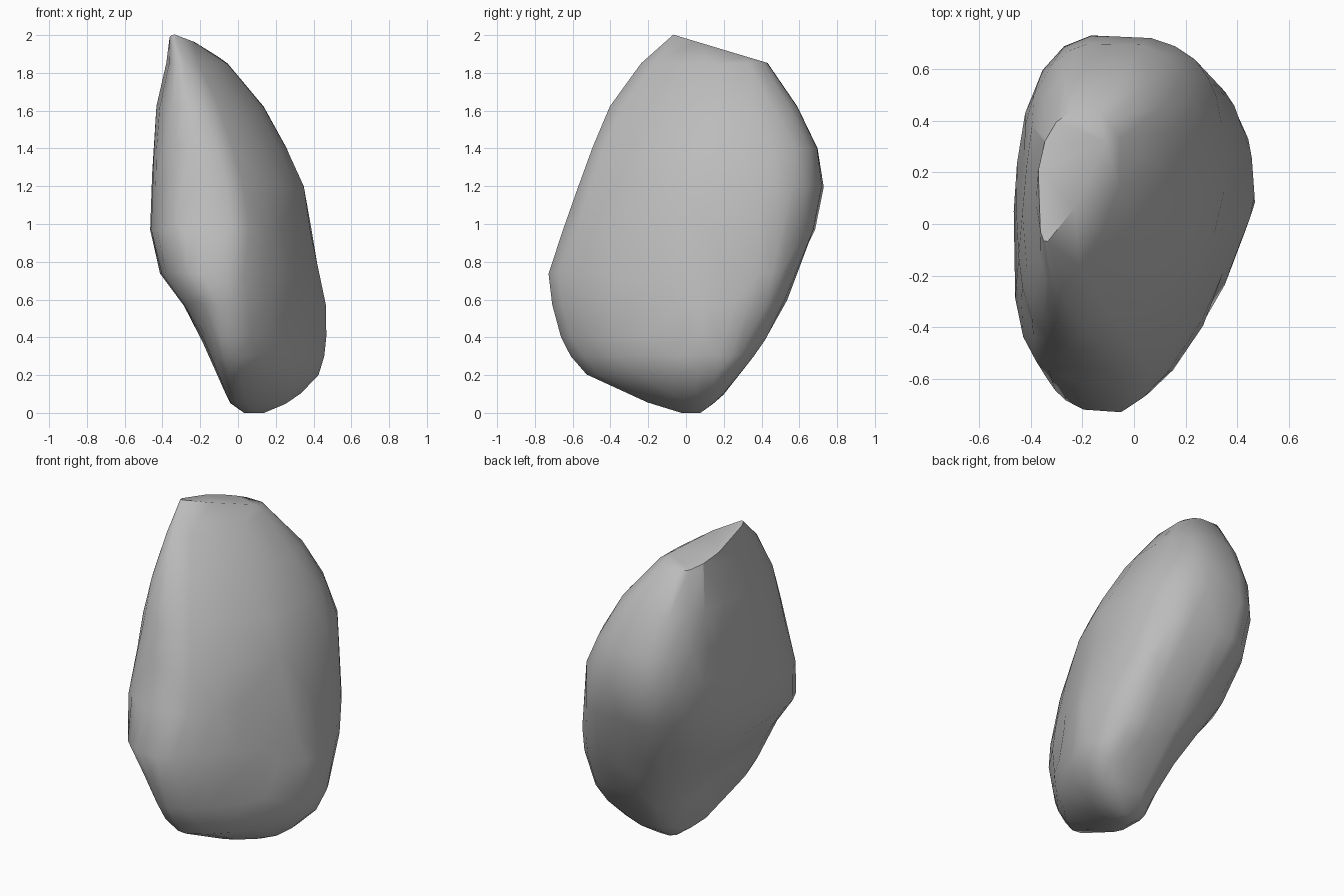
import bpy, bmesh, math
from mathutils import Vector, noise

cube = bpy.data.objects.get("Cube")
if cube:
    bpy.data.objects.remove(cube, do_unlink=True)

SEGMENTS = 40

# Rock sections: height, left/right x, front/back y,
# then x of the front tip, x of the back tip, y of the left and right tips
SECTIONS = [
    (0, .03, .14, -.03, .08, .07, .1, .02, .02),
    (.05, -.04, .26, -.19, .15, .03, .13, -.04, .04),
    (.1, -.07, .34, -.32, .2, .02, .14, -.1, .06),
    (.2, -.11, .43, -.53, .28, 0, .15, -.17, .08),
    (.3, -.15, .46, -.61, .36, -.02, .14, -.18, .09),
    (.4, -.2, .46, -.66, .43, -.03, .12, -.15, .1),
    (.57, -.29, .46, -.71, .52, -.04, .08, -.1, .11),
    (.74, -.41, .425, -.73, .585, -.06, .04, -.08, .13),
    (.97, -.47, .39, -.66, .69, -.05, -.05, -.04, .14),
    (1.2, -.46, .35, -.57, .73, -.07, -.12, 0, .15),
    (1.4, -.45, .26, -.5, .7, -.12, -.13, .04, .18),
    (1.62, -.43, .14, -.4, .6, -.2, -.15, .08, .2),
    (1.85, -.38, -.05, -.24, .44, -.29, -.2, .1, .2),
    (2.01, -.365, -.28, -.06, .36, -.34, -.3, .12, .15),
]

# Hollows and bumps: centre, radius, depth (negative swells outward)
DENTS = [
    ((.36, .48, .72), .25, -.02),
    ((.36, -.28, .55), .15, .02),
    ((.45, .1, .45), .16, -.012),
    ((.42, .12, .9), .14, .015),
    ((-.2, -.6, .95), .2, .04),
    ((-.44, .25, 1.5), .2, .025),
    ((0, .67, .97), .15, .02),
    ((.05, .54, .7), .13, -.015),
]


def corner(tip_x, tip_y, side_x, side_y, angle, power):
    """Point on a rounded quarter between a side tip and an end tip."""
    c, s = abs(math.cos(angle)), abs(math.sin(angle))
    return (tip_x + (side_x - tip_x) * c ** (2 / power),
            side_y + (tip_y - side_y) * s ** (2 / power))


def ring(section):
    z, left, right, front, back, xf, xb, yl, yr = section
    points = []
    for i in range(SEGMENTS):
        a = math.tau * i / SEGMENTS
        east, north = math.cos(a) >= 0, math.sin(a) >= 0
        power = (3 if east else 2.4) if north else (1.42 if east else 2.9)
        x, y = corner(xb if north else xf, back if north else front,
                      right if east else left, yr if east else yl, a, power)
        points.append((x, y, z))
    return points


# Loft the body
bm = bmesh.new()
rings = [[bm.verts.new(p) for p in ring(s)] for s in SECTIONS]
for low, high in zip(rings, rings[1:]):
    for i in range(SEGMENTS):
        j = (i + 1) % SEGMENTS
        bm.faces.new((low[i], low[j], high[j], high[i]))
bm.faces.new(rings[0][::-1])
bm.faces.new(rings[-1])
bmesh.ops.recalc_face_normals(bm, faces=bm.faces)

# Weathered hollows and fine unevenness
bm.normal_update()
for v in bm.verts:
    push = .01 * noise.noise(v.co * 3.5)
    for centre, radius, depth in DENTS:
        d = (v.co - Vector(centre)).length / radius
        if d < 1:
            push -= depth * (1 - d * d) ** 2
    if .08 < v.co.z < 1.9:
        v.co += v.normal * push

# Chisel the flat slanted crown
cut = bmesh.ops.bisect_plane(
    bm, geom=bm.verts[:] + bm.edges[:] + bm.faces[:],
    plane_co=(0, -.06, 2), plane_no=(0, .3, 1), clear_outer=True)
rim = [e for e in cut["geom_cut"] if isinstance(e, bmesh.types.BMEdge)]
bmesh.ops.contextual_create(bm, geom=rim)
bmesh.ops.triangulate(bm, faces=bm.faces)
bmesh.ops.recalc_face_normals(bm, faces=bm.faces)

mesh = bpy.data.meshes.new("rock")
bm.to_mesh(mesh)
bm.free()
rock = bpy.data.objects.new("rock", mesh)
bpy.context.collection.objects.link(rock)

# Soft irregular facets
facets = rock.modifiers.new("facets", "DECIMATE")
facets.ratio = .4

# Stone colour
stone = bpy.data.materials.new("grey_stone")
stone.use_nodes = True
grey = (.5, .5, .5, 1)
stone.diffuse_color = grey
stone.node_tree.nodes["Principled BSDF"].inputs["Base Color"].default_value = grey
mesh.materials.append(stone)

bpy.context.view_layer.objects.active = rock
rock.select_set(True)
bpy.ops.object.modifier_apply(modifier="facets")
bpy.ops.object.shade_smooth_by_angle(angle=math.radians(40))
